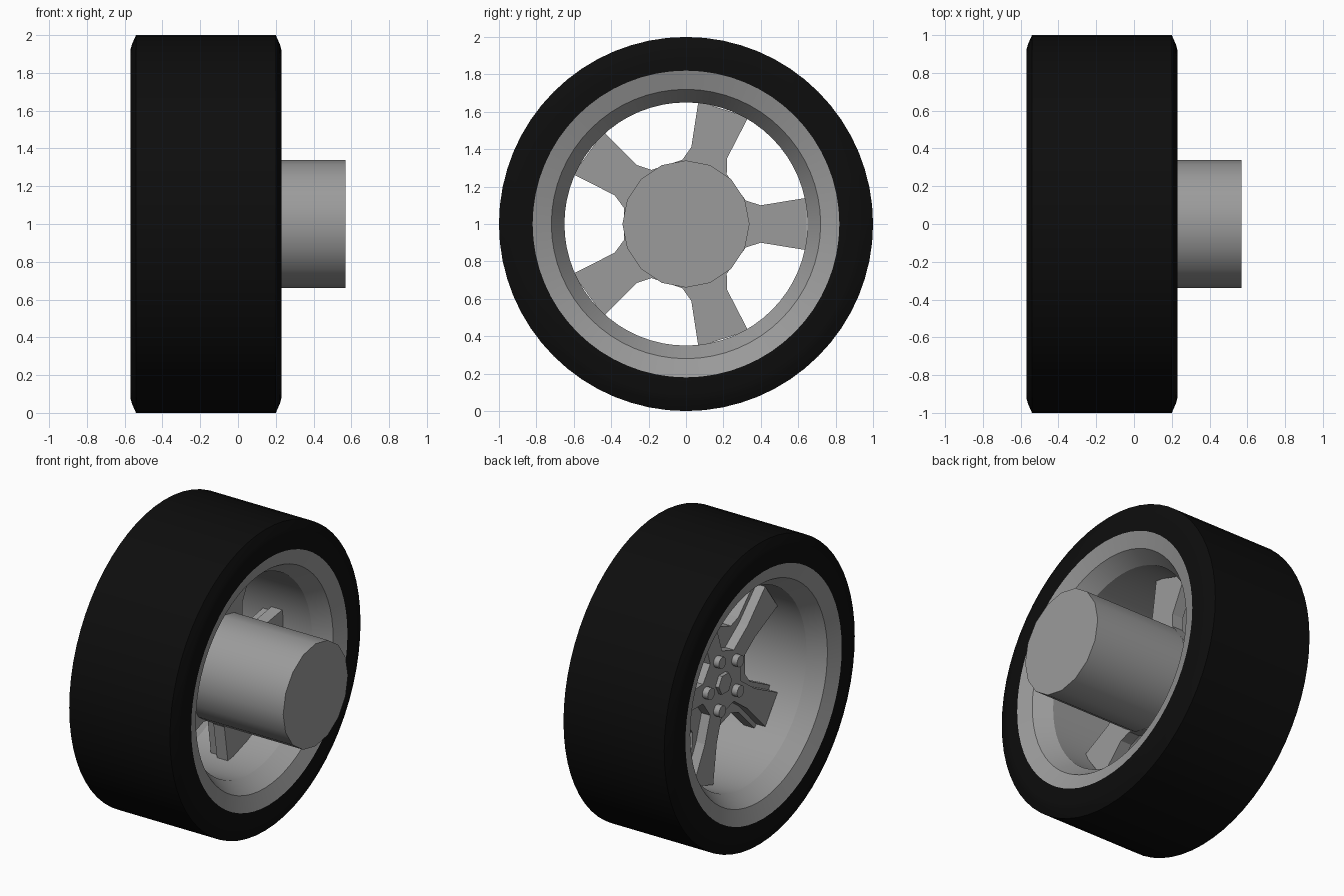
import bpy, bmesh
from math import cos, sin, pi, radians

cube = bpy.data.objects.get("Cube")
if cube:
    bpy.data.objects.remove(cube)


def material(name, value):
    m = bpy.data.materials.new(name)
    m.use_nodes = True
    color = (value, value, value, 1)
    m.diffuse_color = color
    m.node_tree.nodes["Principled BSDF"].inputs["Base Color"].default_value = color
    return m


rubber = material("black rubber", 0.004)
metal = material("grey metal", 0.33)


def finish(name, bm, mat, smooth=None):
    bmesh.ops.recalc_face_normals(bm, faces=bm.faces)
    mesh = bpy.data.meshes.new(name)
    bm.to_mesh(mesh)
    bm.free()
    mesh.materials.append(mat)
    obj = bpy.data.objects.new(name, mesh)
    bpy.context.collection.objects.link(obj)
    if smooth:
        bpy.ops.object.select_all(action="DESELECT")
        obj.select_set(True)
        bpy.context.view_layer.objects.active = obj
        bpy.ops.object.shade_smooth_by_angle(angle=radians(smooth))
    return obj


def lathe(name, profile, mat, steps=64):
    """Revolve a closed (x, radius) profile about the axle."""
    bm = bmesh.new()
    rings = []
    for i in range(steps):
        a = 2 * pi * i / steps
        rings.append([bm.verts.new((x, r * cos(a), AXLE + r * sin(a))) for x, r in profile])
    for i in range(steps):
        a, b = rings[i], rings[(i + 1) % steps]
        for j in range(len(profile)):
            k = (j + 1) % len(profile)
            bm.faces.new((a[j], a[k], b[k], b[j]))
    return finish(name, bm, mat, 25)


def prism(name, outline, x0, x1, mat, smooth=None):
    """Extrude a (y, z) outline along the axle."""
    bm = bmesh.new()
    face = bm.faces.new([bm.verts.new((x0, y, AXLE + z)) for y, z in outline])
    out = bmesh.ops.extrude_face_region(bm, geom=[face])
    verts = [v for v in out["geom"] if isinstance(v, bmesh.types.BMVert)]
    bmesh.ops.translate(bm, verts=verts, vec=(x1 - x0, 0, 0))
    return finish(name, bm, mat, smooth)


def circle(radius, sides, y=0, z=0):
    return [(y + radius * cos(2 * pi * i / sides), z + radius * sin(2 * pi * i / sides))
            for i in range(sides)]


def star(half):
    """Repeat the (distance, half width) points of one spoke around the axle."""
    side = [(r, -w) for r, w in half] + [(r, w) for r, w in reversed(half)]
    return [(r * cos(a) - w * sin(a), r * sin(a) + w * cos(a))
            for a in SPOKE_ANGLES for r, w in side]


AXLE = 1.0
MID = -0.17
SPOKE_ANGLES = [2 * pi * i / 5 for i in range(5)]


def mirrored(half):
    """Complete a (offset from tyre middle, radius) half profile."""
    return [(MID + d, r) for d, r in half] + [(MID - d, r) for d, r in reversed(half)]


# Tyre and rim
lathe("tyre", mirrored([(0.37, 1.0), (0.392, 0.95), (0.4, 0.92), (0.4, 0.82), (0.3, 0.8)]), rubber)
lathe("rim", mirrored([(0.38, 0.83), (0.4, 0.82), (0.365, 0.72), (0.26, 0.65)]), metal)

# Axle drum
prism("axle_drum", circle(0.34, 16), -0.12, 0.57, metal, 30)

# Layered five-arm spokes
prism("spokes_back", star([(0.32, 0.125), (0.4, 0.1), (0.645, 0.14)]), -0.2, -0.12, metal)
prism("spokes_front", star([(0.2, 0.065), (0.38, 0.065), (0.64, 0.11)]), -0.265, -0.2, metal)

# Centre cap and wheel bolts
prism("centre_cap", circle(0.07, 6), -0.29, -0.26, metal)
for i, a in enumerate(SPOKE_ANGLES):
    prism(f"wheel_bolt_{i + 1}", circle(0.038, 12, 0.17 * cos(a), 0.17 * sin(a)),
          -0.305, -0.25, metal, 35)
